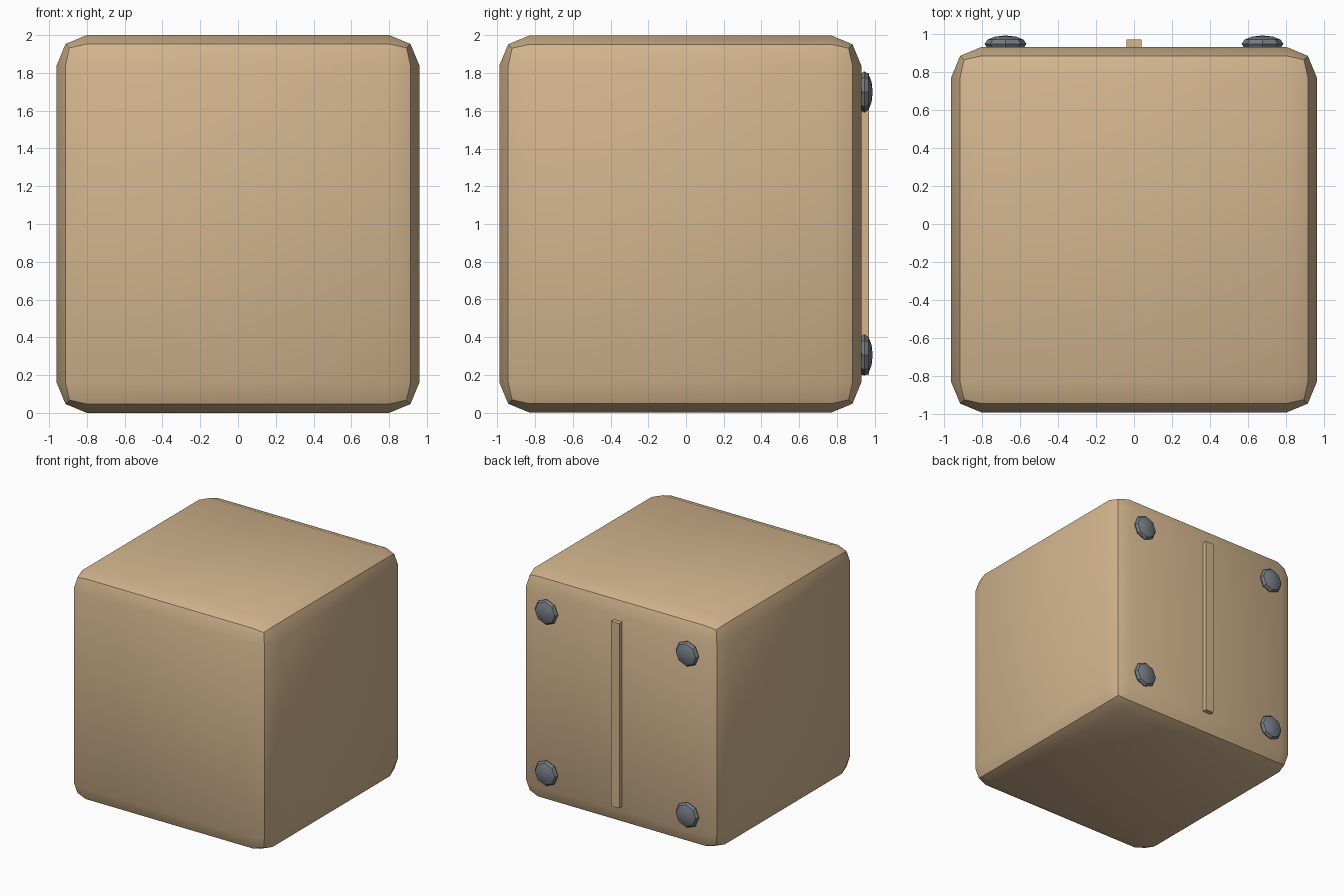
import bpy, math

if "Cube" in bpy.data.objects:
    bpy.data.objects.remove(bpy.data.objects["Cube"])


def material(name, rgb):
    m = bpy.data.materials.new(name)
    m.diffuse_color = (*rgb, 1)
    m.use_nodes = True
    m.node_tree.nodes["Principled BSDF"].inputs["Base Color"].default_value = m.diffuse_color
    return m


tan = material("tan", (0.65, 0.46, 0.27))
steel = material("steel", (0.18, 0.20, 0.23))


def box(name, loc, size):
    bpy.ops.mesh.primitive_cube_add(size=1, location=loc)
    ob = bpy.context.object
    ob.name = name
    ob.scale = size
    bpy.ops.object.transform_apply(location=False, rotation=False, scale=True)
    ob.data.materials.append(tan)
    return ob


# Main block with two-step rounded edges
block = box("block", (0, -0.03, 1), (1.92, 1.92, 2))
bevel = block.modifiers.new("bevel", 'BEVEL')
bevel.width = 0.16
bevel.segments = 2
bpy.ops.object.modifier_apply(modifier="bevel")
bpy.ops.object.shade_smooth_by_angle(angle=math.radians(30))

# Raised vertical strip on the back
box("back_strip", (0, 0.94, 1), (0.08, 0.06, 1.6))

# Four flattened low-poly studs on the back
for x in (-0.675, 0.675):
    for z in (0.305, 1.7):
        bpy.ops.mesh.primitive_uv_sphere_add(
            segments=8, ring_count=6, radius=1, location=(x, 0.946, z),
            rotation=(math.pi / 2, 0, 0))
        stud = bpy.context.object
        stud.name = "back_stud"
        stud.scale = (0.11, 0.11, 0.044)
        bpy.ops.object.transform_apply(location=False, rotation=True, scale=True)
        stud.data.materials.append(steel)
        bpy.ops.object.shade_smooth_by_angle(angle=math.radians(30))
